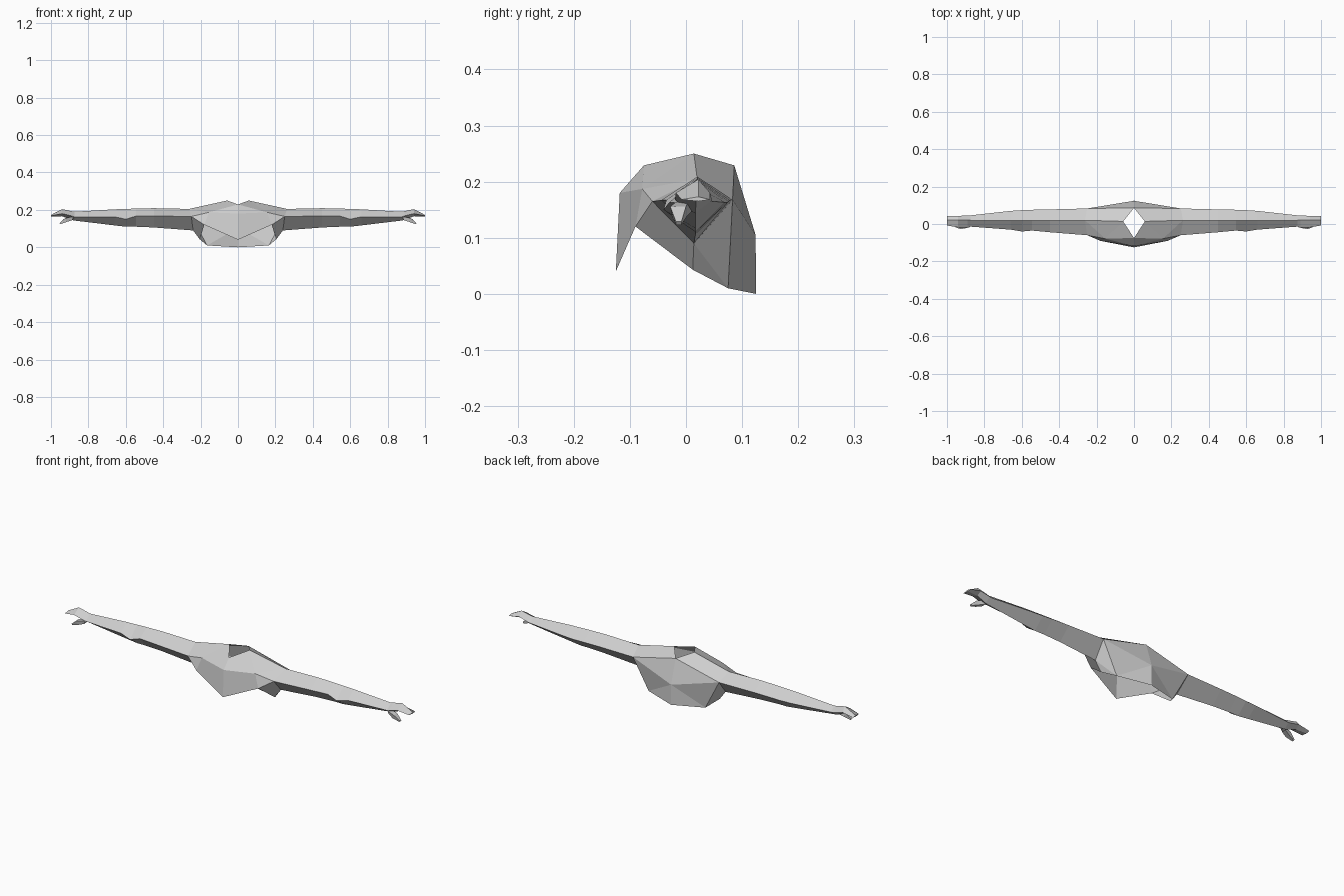
import bpy, bmesh

if "Cube" in bpy.data.objects:
    bpy.data.objects.remove(bpy.data.objects["Cube"])

grey = bpy.data.materials.new("light_grey")
grey.diffuse_color = (0.62, 0.62, 0.62, 1)
grey.use_nodes = True
grey.node_tree.nodes["Principled BSDF"].inputs["Base Color"].default_value = grey.diffuse_color


def mirrored(name, verts, faces):
    """Build the +x half and mirror it across x = 0."""
    me = bpy.data.meshes.new(name)
    me.from_pydata(verts, [], faces)
    bm = bmesh.new()
    bm.from_mesh(me)
    bmesh.ops.recalc_face_normals(bm, faces=bm.faces)
    bm.to_mesh(me)
    bm.free()
    me.materials.append(grey)
    ob = bpy.data.objects.new(name, me)
    bpy.context.collection.objects.link(ob)
    mod = ob.modifiers.new("mirror", "MIRROR")
    mod.use_axis = (True, False, False)
    mod.merge_threshold = 0.0005
    return ob


def loft(name, rings, cap_end=True):
    """Skin between four-point rings."""
    verts = [p for r in rings for p in r]
    faces = []
    for i in range(len(rings) - 1):
        for k in range(4):
            a, b = 4 * i + k, 4 * i + (k + 1) % 4
            faces.append((a, b, b + 4, a + 4))
    if cap_end:
        n = len(verts)
        faces.append((n - 4, n - 3, n - 2, n - 1))
    return mirrored(name, verts, faces)


# Shoulder ring shared by torso and arm: top, front, bottom, back
shoulder = [(.262, .02, .205), (.25, -.06, .165), (.24, .014, .09), (.25, .083, .168)]

# Torso shell with open neck, waist and arm holes
pts = dict(
    neck_f=(0, -.075, .229), neck_s=(.058, .014, .25), neck_b=(0, .086, .229),
    chest=(0, -.118, .18), tip=(0, -.125, .04), pec=(.155, -.078, .187),
    rib=(.18, -.09, .12), hip=(.205, .012, .043), loin=(.165, .075, .01),
    tail=(0, .125, 0), spine=(0, .124, .105),
    top=shoulder[0], front=shoulder[1], bottom=shoulder[2], back=shoulder[3])
names = list(pts)
panels = [
    "neck_f chest pec", "neck_f pec neck_s", "neck_s pec top", "pec front top",
    "chest tip rib pec", "pec rib front", "rib hip bottom front",
    "hip loin bottom", "loin back bottom", "loin tail spine", "loin spine back",
    "spine neck_b back", "neck_b neck_s top back"]
mirrored("torso", list(pts.values()),
         [[names.index(w) for w in p.split()] for p in panels])

# Arms: x, top z, front y, front z, bottom z, back y, back z
stations = [
    (.45, .209, -.044, .167, .106, .078, .167),
    (.545, .207, -.035, .167, .11, .076, .165),
    (.60, .205, -.040, .150, .11, .074, .163),
    (.66, .203, -.030, .163, .117, .070, .163),
    (.875, .19, -.014, .162, .143, .046, .165)]
arm = [shoulder] + [[(x, .02, t), (x, fy, fz), (x, .017, b), (x, by, bz)]
                    for x, t, fy, fz, b, by, bz in stations]
loft("arms", arm, False)

# Hands: cuffed wrist, knuckles, flattened finger tips
loft("hands", [
    arm[-1],
    [(.89, .022, .193), (.89, -.02, .168), (.89, .017, .146), (.89, .046, .167)],
    [(.94, .022, .204), (.94, -.018, .18), (.94, .018, .166), (.94, .043, .18)],
    [(1.0, .022, .173), (1.0, -.008, .168), (1.0, .022, .165), (1.0, .043, .168)]])

# Thumbs pointing down and outwards
loft("thumbs", [
    [(.88, .005, .166), (.88, -.018, .164), (.885, -.012, .145), (.885, .01, .147)],
    [(.925, .0, .156), (.925, -.028, .155), (.915, -.024, .136), (.915, .0, .136)],
    [(.955, -.008, .129), (.955, -.018, .129), (.95, -.018, .123), (.95, -.008, .123)]])
